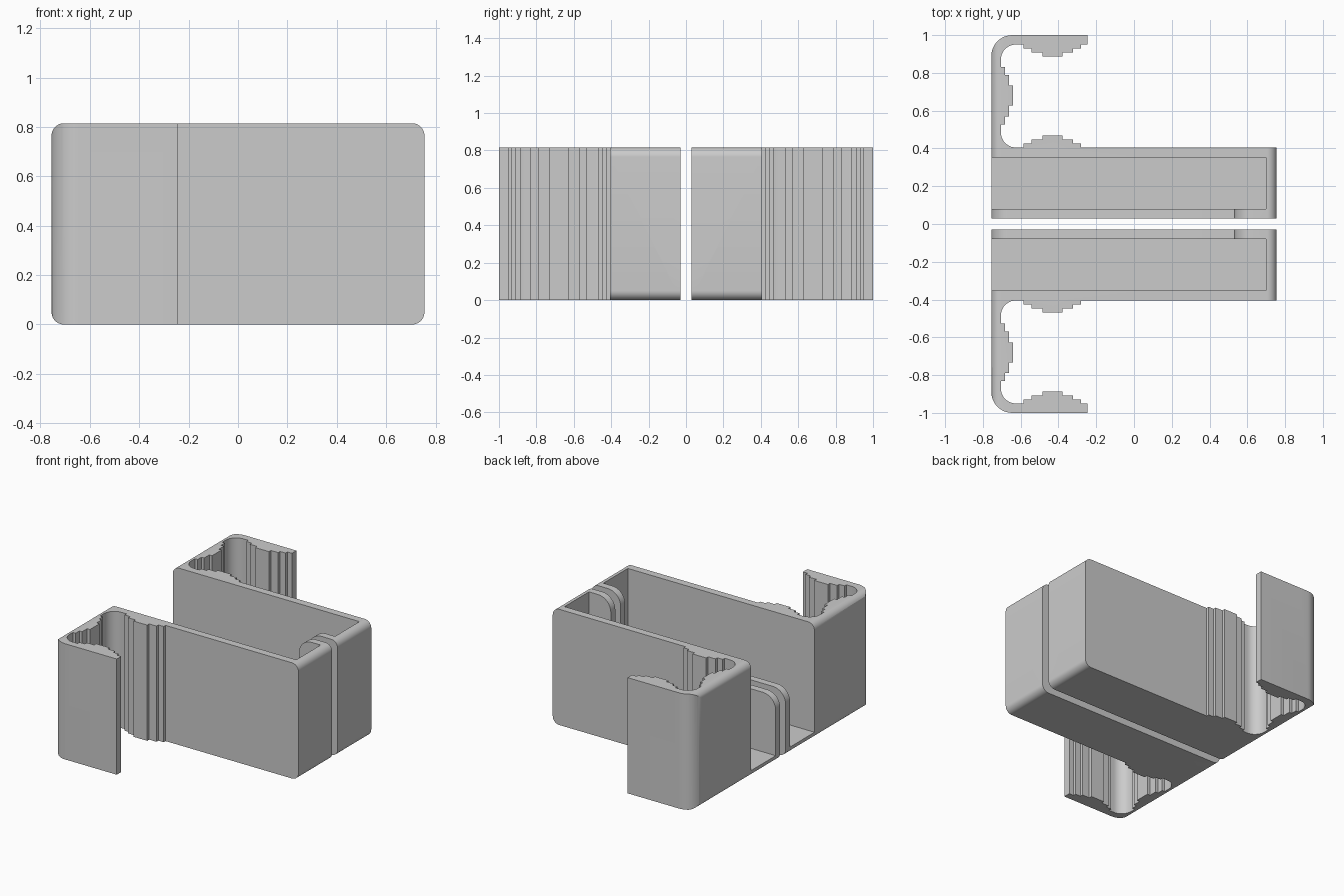
import bpy, bmesh, math

cube = bpy.data.objects.get("Cube")
if cube:
    bpy.data.objects.remove(cube, do_unlink=True)

HEIGHT, END, WALL = 0.815, 0.755, 0.05
INNER, OUTER = 0.03, 0.405          # tray extent in y
STEPS = [(0.152, 0.021), (0.11, 0.042), (0.053, 0.064)]   # half width, rise

grey = bpy.data.materials.new("plain_grey")
grey.use_nodes = True
grey.diffuse_color = (0.6, 0.6, 0.6, 1)
grey.node_tree.nodes["Principled BSDF"].inputs["Base Color"].default_value = (0.6, 0.6, 0.6, 1)


def arc(cx, cy, r, start, end, n=10):
    angles = [math.radians(start + (end - start) * i / n) for i in range(n + 1)]
    return [(cx + r * math.cos(a), cy + r * math.sin(a)) for a in angles]


def ridge(centre):
    """Stepped grip as (position along wall, rise), ascending."""
    pts, rise = [], 0
    for half, level in STEPS:
        pts += [(centre - half, rise), (centre - half, level)]
        rise = level
    return pts + [(2 * centre - p, h) for p, h in reversed(pts)]


def prism(name, outline, low, high, axis="z"):
    """Extrude a 2D outline along z (outline xy) or y (outline xz)."""
    def place(a, b, d):
        return (a, b, d) if axis == "z" else (a, d, b)
    bm = bmesh.new()
    face = bm.faces.new([bm.verts.new(place(a, b, low)) for a, b in outline])
    top = bmesh.ops.extrude_face_region(bm, geom=[face])["geom"]
    shift = place(0, 0, high - low)
    bmesh.ops.translate(bm, vec=shift, verts=[v for v in top if isinstance(v, bmesh.types.BMVert)])
    bmesh.ops.recalc_face_normals(bm, faces=bm.faces)
    mesh = bpy.data.meshes.new(name)
    bm.to_mesh(mesh)
    bm.free()
    obj = bpy.data.objects.new(name, mesh)
    bpy.context.collection.objects.link(obj)
    return obj


# Tray outline with the hooked clip and its three stepped grips
GRIP_X, GRIP_Y, TIP, R = -0.4325, 0.68, -0.245, 0.08
wall_x, arm_y = -END + WALL, 1 - WALL
outline = [(-END, INNER), (END, INNER), (END, OUTER)]
outline += [(x, OUTER + h) for x, h in reversed(ridge(GRIP_X))]
outline += arc(wall_x + R, OUTER + R, R, 270, 180)
outline += [(wall_x + h, y) for y, h in ridge(GRIP_Y)]
outline += arc(wall_x + R, arm_y - R, R, 180, 90)
outline += [(x, arm_y - h) for x, h in ridge(GRIP_X)]
outline += [(TIP, arm_y), (TIP, 1)]
outline += arc(-END + 0.11, 0.89, 0.11, 90, 180)
holder = prism("clip_trays", outline, 0, HEIGHT)

# Envelope rounding the two ends in side profile
r = 0.05
ends = []
for cx, cz, a in [(END - r, r, -90), (END - r, HEIGHT - r, 0),
                  (-END + r, HEIGHT - r, 90), (-END + r, r, 180)]:
    ends += arc(cx, cz, r, a, a + 90)
envelope = prism("end_rounding", ends, -0.1, 1.1, "y")

# Cavity, open at the top and at the clip end
cavity = prism("cavity_cutter", [(-1, 0.08), (END - WALL - 0.005, 0.08),
                                 (END - WALL - 0.005, 0.352), (-1, 0.352)], WALL, 1)

# Lowered inner wall with a tall rounded tab at the closed end
low, tab, f = 0.47, 0.53, 0.1
notch = [(-1, low - f)] + arc(-END + f, low - f, f, 180, 90) + [(tab, low)]
notch += arc(tab + f, HEIGHT - f, f, 180, 90) + [(tab + f, 1), (-1, 1)]
window = prism("inner_wall_cutter", notch, -0.1, 0.1, "y")

for cutter, operation in [(cavity, "DIFFERENCE"), (window, "DIFFERENCE"), (envelope, "INTERSECT")]:
    cutter.hide_render = True
    mod = holder.modifiers.new(cutter.name, "BOOLEAN")
    mod.object, mod.operation, mod.solver = cutter, operation, "EXACT"

# Opposite tray
mirror = holder.modifiers.new("mirror", "MIRROR")
mirror.use_axis = (False, True, False)
mirror.use_mirror_merge = False

# Bake the shape and drop the cutters
evaluated = holder.evaluated_get(bpy.context.evaluated_depsgraph_get())
shape = bpy.data.meshes.new_from_object(evaluated)
holder.modifiers.clear()
holder.data = shape
for cutter in (cavity, window, envelope):
    bpy.data.objects.remove(cutter, do_unlink=True)
shape.materials.clear()
shape.materials.append(grey)

bpy.ops.object.select_all(action="DESELECT")
holder.select_set(True)
bpy.context.view_layer.objects.active = holder
bpy.ops.object.shade_smooth_by_angle(angle=math.radians(30))
